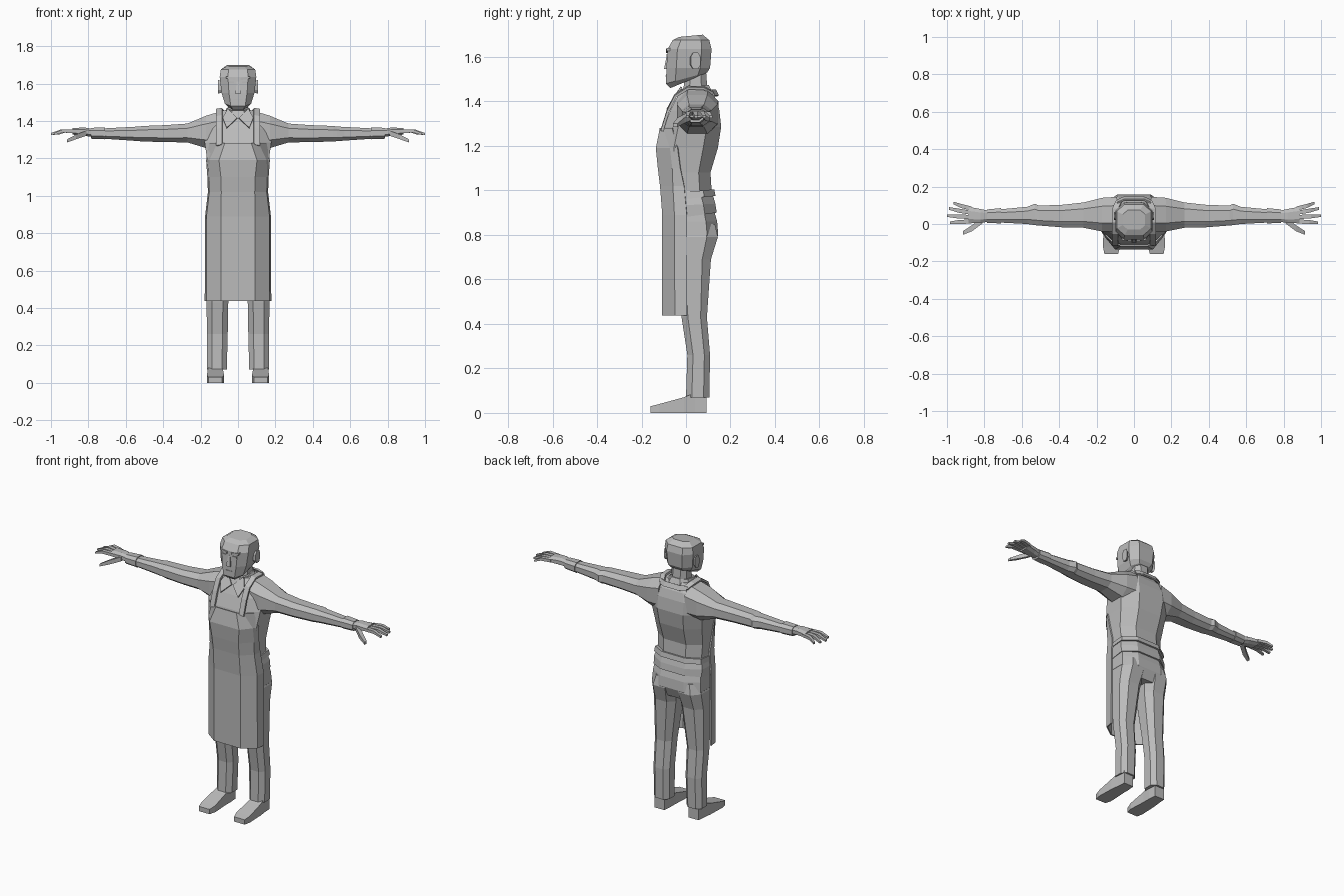
import bpy, bmesh

grey = bpy.data.materials.new("plain grey")
grey.diffuse_color = (0.5, 0.5, 0.5, 1)


def finish(name, bm, mirror=False, thick=0):
    bmesh.ops.recalc_face_normals(bm, faces=bm.faces)
    me = bpy.data.meshes.new(name)
    bm.to_mesh(me)
    bm.free()
    me.materials.append(grey)
    ob = bpy.data.objects.new(name, me)
    bpy.context.collection.objects.link(ob)
    if thick:
        m = ob.modifiers.new("thickness", 'SOLIDIFY')
        m.thickness = thick
        m.offset = 0
    if mirror:
        ob.modifiers.new("mirror", 'MIRROR')
    return ob


def ring(axis, t, a0, a1, b0, b1, k=0.5, tilt=0):
    """Chamfered box section across an axis; k = 1 gives a plain box."""
    if k == 1:
        uv = [(1, 1), (-1, 1), (-1, -1), (1, -1)]
    else:
        uv = [(1, k), (k, 1), (-k, 1), (-1, k), (-1, -k), (-k, -1), (k, -1), (1, -k)]
    pts = []
    for u, v in uv:
        a = (a0 + a1) / 2 + u * (a1 - a0) / 2
        b = (b0 + b1) / 2 + v * (b1 - b0) / 2
        tt = t + tilt * (v + 1) / 2
        pts.append({'x': (tt, a, b), 'y': (a, tt, b), 'z': (a, b, tt)}[axis])
    return pts


def loft(name, rings, mirror=False):
    bm = bmesh.new()
    loops = [[bm.verts.new(p) for p in r] for r in rings]
    n = len(loops[0])
    for lo, hi in zip(loops, loops[1:]):
        for i in range(n):
            j = (i + 1) % n
            bm.faces.new((lo[i], lo[j], hi[j], hi[i]))
    bm.faces.new(loops[0])
    bm.faces.new(loops[-1])
    return finish(name, bm, mirror)


def body(name, rows, k=0.5):
    """Centred part: rows of z, half width, front y, back y, tilt."""
    return loft(name, [ring('z', z, -w, w, f, b, k, t) for z, w, f, b, t in rows])


def sheet(name, rows, mirror=False, thick=0.008):
    bm = bmesh.new()
    g = [[bm.verts.new(p) for p in r] for r in rows]
    for lo, hi in zip(g, g[1:]):
        for i in range(len(lo) - 1):
            bm.faces.new((lo[i], lo[i + 1], hi[i + 1], hi[i]))
    return finish(name, bm, mirror, thick)


# Head, neck and collar
body("head", [(1.46, .05, -.07, .075, .06), (1.48, .07, -.09, .095, .05),
              (1.55, .088, -.088, .108, 0), (1.635, .098, -.083, .115, 0),
              (1.675, .092, -.06, .105, 0), (1.69, .06, -.03, .075, .01)], .55)
body("neck", [(1.40, .055, -.02, .10, 0), (1.54, .05, 0, .09, 0)])
body("collar_band", [(1.42, .078, -.045, .118, .02), (1.455, .06, -.028, .102, .02)])
sheet("collar_flap", [[(.004, -.056, 1.415), (.06, -.085, 1.362)],
                      [(.055, -.02, 1.465), (.082, -.052, 1.415)]], True)
loft("ear", [ring('x', .08, .015, .05, 1.555, 1.61),
             ring('x', .107, .022, .065, 1.545, 1.62)], True)

# Face details
loft("nose", [ring('z', 1.545, -.014, .014, -.099, -.07, 1),
              ring('z', 1.61, -.007, .007, -.086, -.07, 1)])
loft("brow", [ring('x', .014, -.091, -.075, 1.618, 1.63, 1),
              ring('x', .065, -.087, -.06, 1.627, 1.639, 1)], True)
loft("eye", [ring('x', .022, -.088, -.08, 1.602, 1.611, 1),
             ring('x', .052, -.088, -.08, 1.602, 1.613, 1)], True)
loft("mouth", [ring('x', -.025, -.092, -.085, 1.512, 1.517, 1),
               ring('x', .025, -.092, -.085, 1.512, 1.517, 1)])

# Shirt with overhanging hem
body("shirt_torso", [(.87, .164, -.075, .138, .03), (.93, .166, -.085, .132, .01),
                     (1.0, .15, -.098, .115, 0), (1.08, .154, -.103, .11, 0),
                     (1.19, .165, -.12, .143, 0), (1.285, .178, -.1, .158, 0),
                     (1.36, .175, -.07, .15, 0), (1.41, .15, -.045, .135, 0),
                     (1.455, .09, -.02, .105, 0)])
body("waist_tie", [(.955, .163, -.07, .133, .02), (.985, .158, -.07, .127, .02)])

# Sleeves, cuffs and hands
loft("sleeve", [ring('x', *r) for r in [
    (.09, -.04, .145, 1.25, 1.452), (.17, -.04, .14, 1.255, 1.428),
    (.27, -.02, .115, 1.285, 1.386), (.38, -.018, .103, 1.287, 1.378),
    (.51, -.008, .098, 1.29, 1.373), (.53, -.006, .108, 1.292, 1.37),
    (.57, 0, .092, 1.295, 1.368), (.72, .008, .078, 1.305, 1.36)]], True)
loft("cuff", [ring('x', .71, .003, .085, 1.302, 1.366),
              ring('x', .785, .006, .078, 1.305, 1.363)], True)
loft("palm", [ring('x', .76, .015, .068, 1.313, 1.355),
              ring('x', .82, .006, .08, 1.32, 1.365),
              ring('x', .885, .004, .092, 1.327, 1.362)], True)


def digit(name, pts):
    loft(name, [ring('x', x, y - r, y + r, z - r * .8, z + r * .8, 1) for x, y, z, r in pts], True)


for i, (y, tx, ty) in enumerate([(.083, .965, .112), (.06, .988, .083),
                                 (.037, 1.0, .045), (.014, .985, .006)]):
    digit(f"finger_{i + 1}", [(.87, y, 1.345, .011), ((.87 + tx) / 2 + .01, (y + ty) / 2, 1.346, .011),
                              (tx, ty, 1.33, .007)])
digit("thumb", [(.81, .02, 1.335, .017), (.865, -.022, 1.315, .016), (.915, -.048, 1.293, .01)])

# Trousers and shoes
body("trouser_hips", [(.74, .12, -.04, .12, 0), (.80, .168, -.055, .145, 0),
                      (.86, .164, -.06, .14, 0), (.93, .155, -.06, .12, 0)])
loft("trouser_leg", [ring('z', *r) for r in [
    (.07, .06, .165, 0, .105), (.26, .055, .166, .006, .108),
    (.43, .052, .168, -.02, .094), (.69, .018, .17, -.045, .112),
    (.79, .004, .17, -.055, .143), (.85, .01, .15, -.05, .13)]], True)
loft("shoe", [ring('y', y, a, b, 0, z, 1) for y, a, b, z in [
    (-.16, .085, .158, .03), (-.12, .074, .166, .04), (-.01, .08, .162, .07),
    (.04, .08, .156, .09), (.093, .084, .152, .085)]], True)

# Apron wrapping the front and sides
rows = []
for z, *cols in [(.437, (.09, -.103), (.165, -.048), (.174, .004)),
                 (.89, (.09, -.103), (.165, -.05), (.172, .004)),
                 (1.02, (.088, -.113), (.15, -.057), (.157, -.008)),
                 (1.10, (.09, -.123), (.152, -.06), (.16, -.025)),
                 (1.19, (.1, -.132), (.15, -.07), (.167, -.036)),
                 (1.28, (.07, -.114), (.108, -.1), (.15, -.06))]:
    right = [(x, y, z) for x, y in cols]
    rows.append([(-x, y, h) for x, y, h in reversed(right)] + right)
sheet("apron", rows)

# Straps over the shoulders, joined behind the neck
path = [(.1, -.108, 1.27), (.1, -.08, 1.36), (.1, -.048, 1.425), (.1, .01, 1.462),
        (.1, .08, 1.46), (.08, .122, 1.438)]
sheet("apron_strap", [[(x - .016, y, z + .003), (x + .016, y, z - .003)] for x, y, z in path], True, .012)
sheet("neck_strap", [[(x, y, 1.452), (x, y + .014, 1.425)]
                     for x, y in [(-.09, .112), (-.05, .13), (.05, .13), (.09, .112)]], False, .01)
